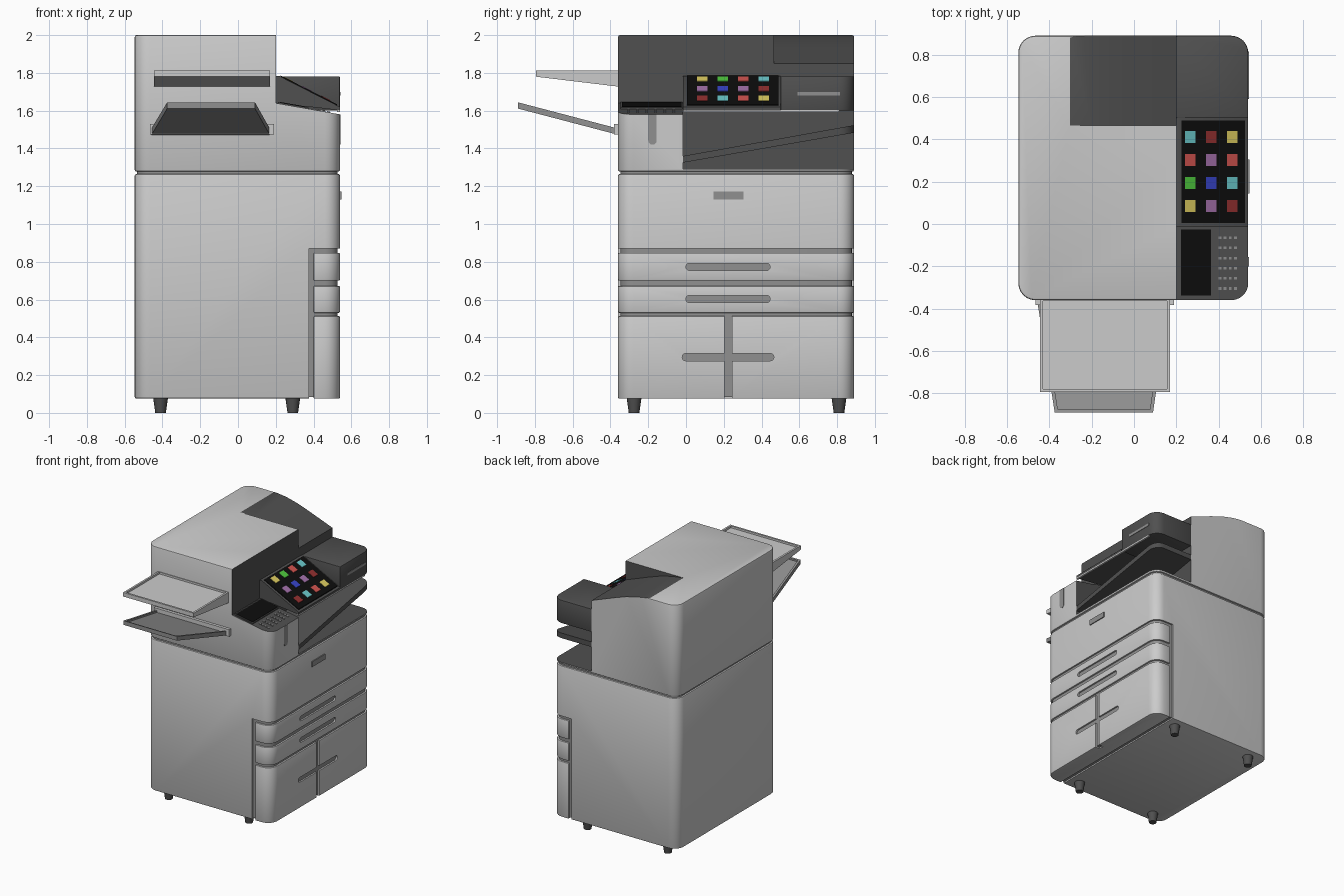
import bpy, bmesh, math

if "Cube" in bpy.data.objects:
    bpy.data.objects.remove(bpy.data.objects["Cube"])

def mat(name, r, g, b):
    m = bpy.data.materials.new(name)
    m.diffuse_color = (r, g, b, 1)
    m.use_nodes = True
    m.node_tree.nodes["Principled BSDF"].inputs["Base Color"].default_value = m.diffuse_color
    return m

LIGHT = mat("light_grey", .8, .8, .8)
GREY = mat("mid_grey", .28, .28, .28)
DARK = mat("dark_grey", .08, .08, .08)
BLACK = mat("black", .004, .004, .004)
COL = {k: mat(k, *c) for k, c in dict(
    yellow=(.75, .62, .12), green=(.08, .6, .05), red=(.65, .09, .08), cyan=(.15, .6, .62),
    purple=(.38, .17, .42), blue=(.04, .06, .6), maroon=(.3, .03, .03)).items()}

def rrect(u0, u1, v0, v1, r=(0, 0, 0, 0), seg=6):
    """Rectangle outline with a radius per corner, counter-clockwise from lower left."""
    pts = []
    for i, (u, v, su, sv) in enumerate([(u0, v0, 1, 1), (u1, v0, -1, 1), (u1, v1, -1, -1), (u0, v1, 1, -1)]):
        if r[i] == 0:
            pts.append((u, v))
            continue
        for k in range(seg + 1):
            a = math.pi * (1 + i / 2) + math.pi / 2 * k / seg
            pts.append((u + su * r[i] + r[i] * math.cos(a), v + sv * r[i] + r[i] * math.sin(a)))
    return pts

def apply_mod(o, kind, **kw):
    m = o.modifiers.new(kind, kind)
    for k, v in kw.items():
        setattr(m, k, v)
    bpy.context.view_layer.objects.active = o
    bpy.ops.object.modifier_apply(modifier=m.name)

def prism(name, pts, axis, a, b, m=LIGHT, bevel=0):
    """Extrude an outline along an axis from a to b."""
    place = {'x': lambda u, v, t: (t, u, v), 'y': lambda u, v, t: (u, t, v), 'z': lambda u, v, t: (u, v, t)}[axis]
    bm = bmesh.new()
    lo, hi = [[bm.verts.new(place(u, v, t)) for u, v in pts] for t in (a, b)]
    bm.faces.new(lo)
    bm.faces.new(hi)
    n = len(pts)
    for i in range(n):
        bm.faces.new((lo[i], lo[(i + 1) % n], hi[(i + 1) % n], hi[i]))
    bmesh.ops.recalc_face_normals(bm, faces=bm.faces)
    me = bpy.data.meshes.new(name)
    bm.to_mesh(me)
    bm.free()
    me.materials.append(m)
    o = bpy.data.objects.new(name, me)
    bpy.context.collection.objects.link(o)
    if bevel:
        apply_mod(o, 'BEVEL', width=bevel, segments=2, limit_method='ANGLE', angle_limit=math.radians(40))
    return o

def box(name, x0, x1, y0, y1, z0, z1, m=LIGHT, bevel=0):
    return prism(name, rrect(x0, x1, y0, y1), 'z', z0, z1, m, bevel)

def cut(o, *cutters, op='DIFFERENCE'):
    for c in cutters:
        c.hide_render = True
        apply_mod(o, 'BOOLEAN', object=c, operation=op, solver='EXACT')
        bpy.data.objects.remove(c)

def plate(name, f, x0, x1, y0, y1, h0, h1, m):
    """Thin plate lying on a slope z = f(x)."""
    return prism(name, [(x0, f(x0) + h0), (x1, f(x1) + h0), (x1, f(x1) + h1), (x0, f(x0) + h1)], 'y', y0, y1, m)

X0, X1, Y0, Y1, R = -.547, .54, -.36, .89, .08
foot = rrect(X0, X1, Y0, Y1, (R,) * 4)

# Lower cabinet around a grey core that shows in the seams
prism("inner_core", rrect(X0 + .012, X1 - .012, Y0 + .012, Y1 - .012, (R - .01,) * 4), 'z', .085, 1.282, GREY)
cabinet = prism("cabinet", foot, 'z', .075, 1.265, LIGHT, .01)
cut(cabinet, box("c", .375, 1, -1, 1.5, 0, .87))

# Drawers with handle slots
def drawer(name, z0, z1, hy0, hy1, hz, *extra):
    d = prism(name, rrect(.40, X1, Y0, Y1, (0, R, R, 0)), 'z', z0, z1, LIGHT, .006)
    slot = prism("c", rrect(hy0, hy1, hz - .019, hz + .019, (.018,) * 4), 'x', .5, .6, GREY)
    cut(d, slot, *extra)

drawer("upper_drawer", .70, .847, 0, .445, .773)
drawer("middle_drawer", .53, .672, 0, .445, .603)
drawer("bottom_doors", .075, .512, -.02, .465, .295, box("c", .5, .6, .205, .243, 0, .6))
box("door_latch", .53, .547, .145, .305, 1.13, 1.172, GREY)

# Feet
for x in (-.41, .29):
    for y in (-.275, .81):
        bpy.ops.mesh.primitive_cone_add(vertices=16, radius1=.028, radius2=.04, depth=.085, location=(x, y, .0425))
        foot_ob = bpy.context.object
        foot_ob.name = "foot"
        foot_ob.data.materials.append(DARK)

# Upper body: tall feeder tower, control shelf, paper exit recess, sloped top notch
shelf = lambda x: 1.64 - .175 * (x - .2)
body = prism("upper_body", foot, 'z', 1.277, 2.0, LIGHT, .01)
cut(body,
    prism("c", [(.2, shelf(.2)), (.7, shelf(.7)), (.7, 2.2), (.2, 2.2)], 'y', -1, 1.5),
    box("c", .2, .8, -.015, 1.5, 1.292, 2.2),
    prism("c", [(-.303, 2.0), (-.2, 1.985), (-.1, 1.96), (0, 1.925), (.2, 1.85), (.5, 1.85), (.5, 2.2), (-.303, 2.2)],
          'y', .465, 1.5))
body.data.materials.clear()
body.data.materials.append(LIGHT)
body.data.materials.append(DARK)
for p in body.data.polygons:
    c, n = p.center, p.normal
    wall = abs(c.x - .2) < .002 and n.x > .9
    ledge = c.x > .2 and n.z > .9 and c.z > 1.28
    notch = c.x > -.3 and c.y > .47 and c.z < 1.995 and n.z > .8
    step = n.y > .9 and (abs(c.y + .015) < .002 or abs(c.y - .465) < .002)
    p.material_index = int(wall or ledge or notch or step)

# Paper exit tray inside the recess
tray = prism("exit_tray", [(-.015, 1.325), (.9, 1.485), (.9, 1.525), (-.015, 1.36)], 'x', .2, .6, DARK)
cut(tray, prism("c", foot, 'z', 1, 2, DARK), op='INTERSECT')

# Control shelf: small display, keypad, side slot
plate("shelf_display_frame", shelf, .212, .372, -.347, -.018, 0, .007, DARK)
plate("shelf_display", shelf, .222, .364, -.338, -.025, .005, .01, BLACK)
for i in range(4):
    for j in range(6):
        x, y = .407 + i * .024, -.305 + j * .048
        plate("key", shelf, x - .007, x + .007, y - .006, y + .006, 0, .005, GREY)
prism("side_slot", rrect(-.2, -.155, 1.42, 1.58, (.022, .022, 0, 0)), 'x', .53, .543, GREY)

# Tilted touch panel with coloured tiles
tilt = lambda x: 1.783 - .51 * (x - .22)
prism("panel_housing", [(.2, 1.783), (.22, 1.783), (X1, tilt(X1)), (X1, 1.602), (.2, 1.64)], 'y', -.015, .5, DARK)
plate("touch_screen", tilt, .225, .525, .005, .49, 0, .006, BLACK)
rows = ["yellow green red cyan", "purple blue purple maroon", "maroon cyan red yellow"]
for i, row in enumerate(rows):
    for j, c in enumerate(row.split()):
        x, y = .265 + i * .1, .085 + j * .109
        plate("tile_" + c, tilt, x - .025, x + .025, y - .028, y + .028, .004, .009, COL[c])

# Block behind the panel, with its grip and lower trim
prism("rear_block", rrect(.2, X1, .5, Y1, (0, 0, R, 0)), 'z', 1.6, 1.782, DARK, .006)
prism("rear_block_grip", rrect(.59, .815, 1.68, 1.7, (.004,) * 4), 'x', .53, .543, GREY)
box("panel_trim", .525, X1, -.015, .81, 1.592, 1.603)

# Upper feed tray
feed = prism("upper_feed_tray", [(-.795, 1.812), (-.355, 1.812), (-.355, 1.727), (-.795, 1.78)], 'x', -.445, .17)
cut(feed, box("c", -.43, .155, -.78, -.365, 1.797, 1.9))

# Lower feed tray: tapered pan, sheared to its upward tilt, on a bracket
pan = prism("lower_feed_tray", [(-.375, -.89), (.09, -.89), (.168, -.36), (-.458, -.36)], 'z', 0, .033, GREY)
cut(pan, prism("c", [(-.36, -.878), (.075, -.878), (.15, -.375), (-.44, -.375)], 'z', .02, .1, GREY))
for v in pan.data.vertices:
    v.co.z += 1.475 + .262 * (-.37 - v.co.y)
box("lower_tray_bracket", -.465, .19, -.382, -.355, 1.475, 1.53)

# Smooth the rounded corners, keep hard edges
bpy.ops.object.select_all(action='SELECT')
bpy.ops.object.shade_smooth_by_angle(angle=math.radians(30))
